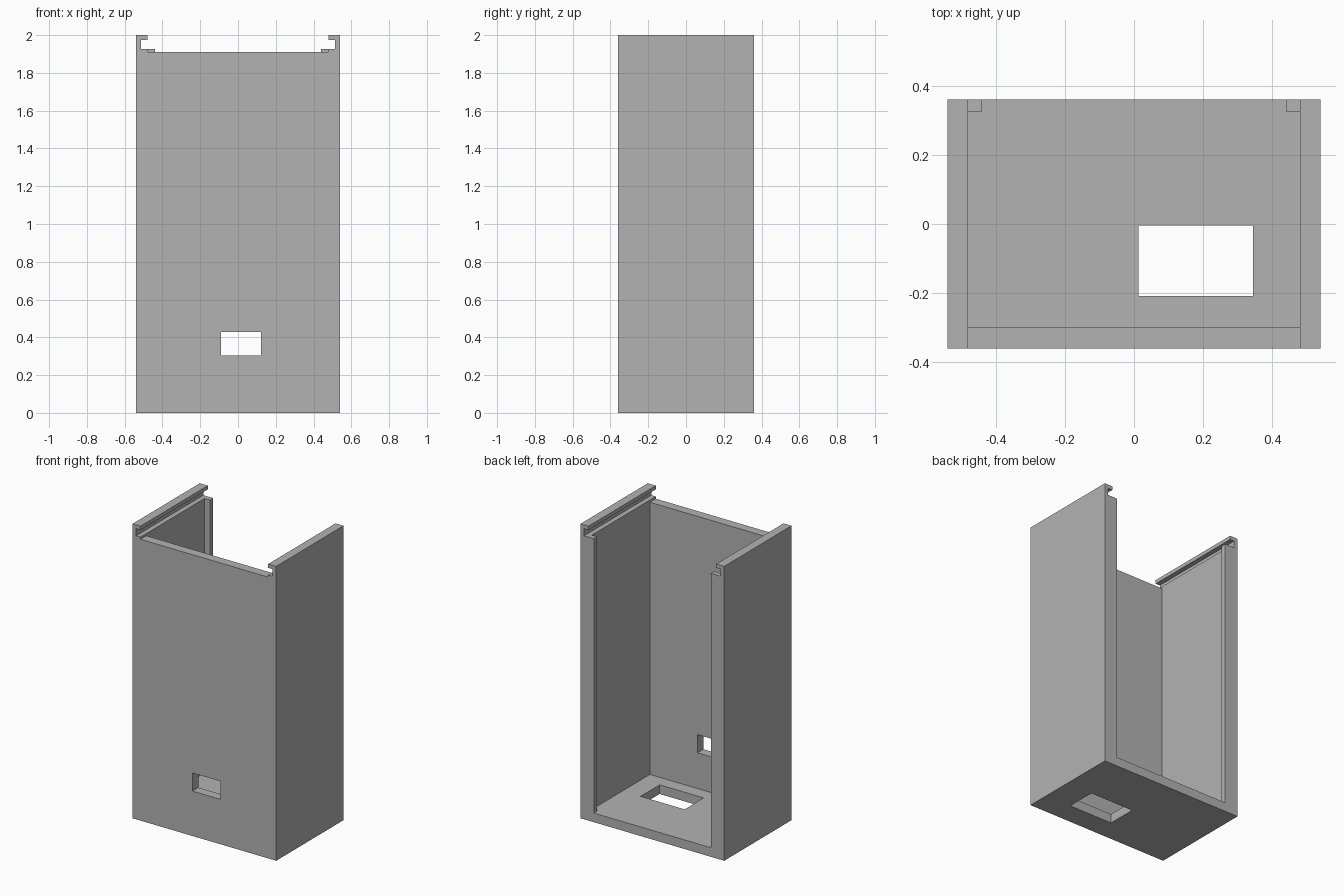
import bpy
from mathutils import Vector

default = bpy.data.objects.get("Cube")
if default:
    bpy.data.objects.remove(default, do_unlink=True)

W, D, H = 0.54, 0.361, 2.0      # half width, half depth, height
IN, FRONT, FLOOR = 0.48, -0.298, 0.062
POST_X, POST_Y = 0.44, 0.326    # inner faces of the rear retaining strips
FRONT_TOP, LEDGE, LIP = 1.911, 1.926, 1.974


def box(name, x, y, z):
    """Box spanning three (low, high) ranges."""
    bpy.ops.mesh.primitive_cube_add(size=1)
    ob = bpy.context.object
    ob.name = ob.data.name = name
    spans = [Vector(s) for s in (x, y, z)]
    for v in ob.data.vertices:
        v.co = [s[0] if c < 0 else s[1] for c, s in zip(v.co, spans)]
    return ob


grey = bpy.data.materials.new("plain grey")
grey.use_nodes = True
grey.diffuse_color = (0.45, 0.45, 0.45, 1)
grey.node_tree.nodes["Principled BSDF"].inputs["Base Color"].default_value = (0.45, 0.45, 0.45, 1)

# Enclosure body
body = box("enclosure_body", (-W, W), (-D, D), (0, H))
body.data.materials.append(grey)

# Voids carved from the body
cutters = [
    box("cavity_cutter", (-IN, IN), (FRONT, POST_Y), (FLOOR, 3)),
    box("rear_opening_cutter", (-POST_X, POST_X), (0, 1), (FLOOR, 3)),
    box("front_top_cutter", (-IN, IN), (-1, 0), (FRONT_TOP, 3)),
    box("lid_opening_cutter", (-IN, IN), (-1, 1), (LEDGE, 3)),
    box("lid_groove_cutter", (-0.513, 0.513), (-1, 1), (LEDGE, LIP)),
    box("front_port_cutter", (-0.09, 0.122), (-1, 0), (0.305, 0.428)),
    box("floor_port_cutter", (0.013, 0.344), (-0.208, -0.004), (-1, 1)),
]
for cutter in cutters:
    cutter.hide_render = True
    mod = body.modifiers.new(cutter.name, "BOOLEAN")
    mod.operation = "DIFFERENCE"
    mod.solver = "EXACT"
    mod.object = cutter

# Bake the cuts and remove the helpers
bpy.ops.object.select_all(action="DESELECT")
body.select_set(True)
bpy.context.view_layer.objects.active = body
for mod in list(body.modifiers):
    bpy.ops.object.modifier_apply(modifier=mod.name)
for cutter in cutters:
    bpy.data.objects.remove(cutter, do_unlink=True)
bpy.ops.object.shade_flat()
